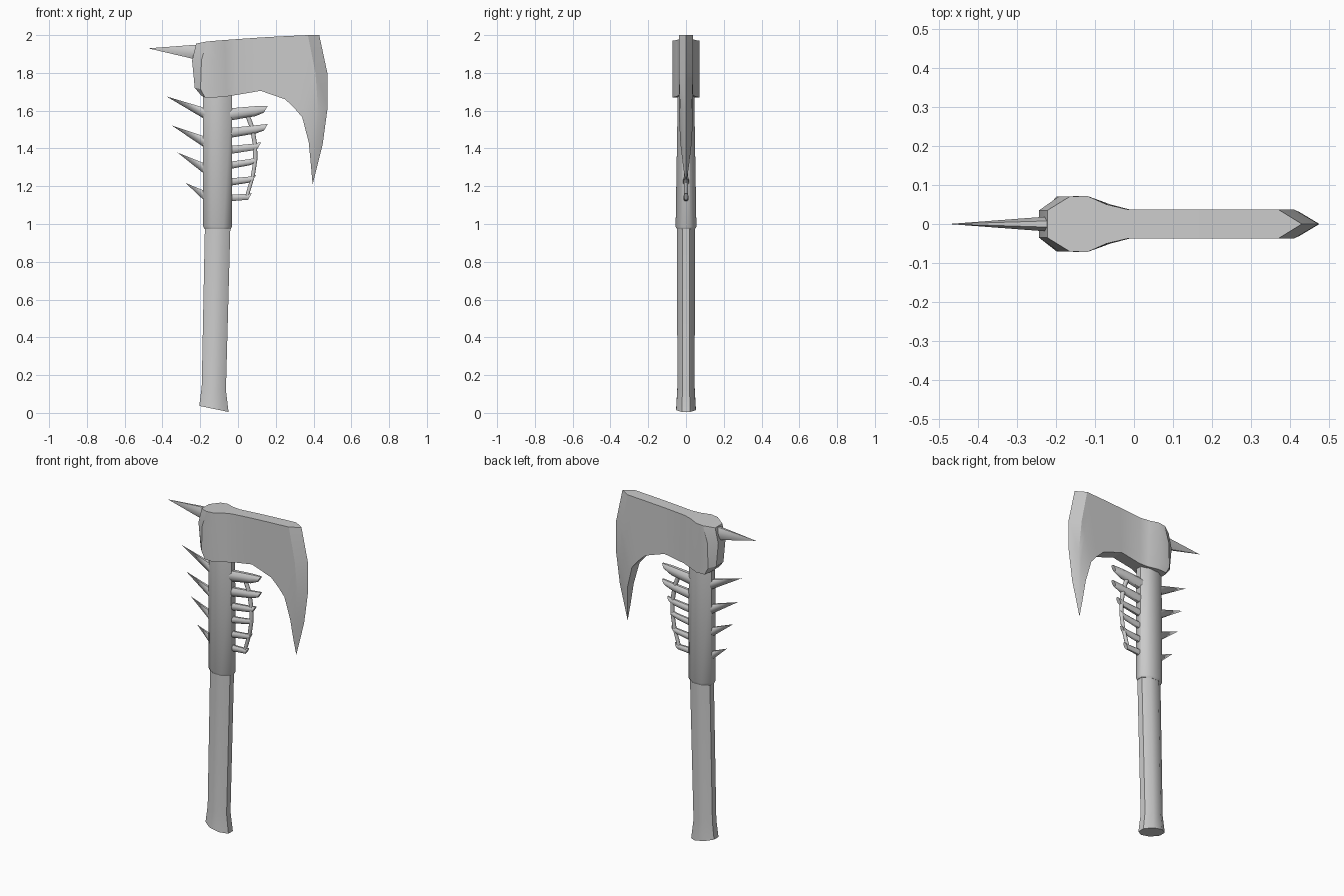
import bpy, bmesh, math

cube = bpy.data.objects.get("Cube")
if cube:
    bpy.data.objects.remove(cube, do_unlink=True)

steel = bpy.data.materials.new("plain_grey")
steel.use_nodes = True
GREY = (0.6, 0.6, 0.6, 1)
steel.diffuse_color = GREY
steel.node_tree.nodes["Principled BSDF"].inputs["Base Color"].default_value = GREY


def finish(bm, name, angle):
    bmesh.ops.remove_doubles(bm, verts=bm.verts, dist=0.0005)
    bmesh.ops.recalc_face_normals(bm, faces=bm.faces)
    mesh = bpy.data.meshes.new(name)
    bm.to_mesh(mesh)
    bm.free()
    mesh.materials.append(steel)
    obj = bpy.data.objects.new(name, mesh)
    bpy.context.collection.objects.link(obj)
    bpy.ops.object.select_all(action='DESELECT')
    obj.select_set(True)
    bpy.context.view_layer.objects.active = obj
    bpy.ops.object.shade_smooth_by_angle(angle=math.radians(angle))
    return obj


def loft(name, sections, sides=8, angle=50):
    """Oval rings; each section is two opposite profile points (x, z) and a half depth."""
    bm = bmesh.new()
    rings = []
    for (x0, z0), (x1, z1), depth in sections:
        ring = []
        for i in range(sides):
            a = (i + 0.5) * math.tau / sides
            k = 0.5 * math.cos(a) / math.cos(math.pi / sides)
            y = depth * math.sin(a) / math.cos(math.pi / sides)
            ring.append(bm.verts.new(((x0 + x1) / 2 + k * (x1 - x0), y,
                                      (z0 + z1) / 2 + k * (z1 - z0))))
        rings.append(ring)
    for a, b in zip(rings, rings[1:]):
        for i in range(sides):
            j = (i + 1) % sides
            bm.faces.new((a[i], a[j], b[j], b[i]))
    bm.faces.new(rings[0])
    if sections[-1][2] > 0:
        bm.faces.new(rings[-1])
    return finish(bm, name, angle)


# Handle with a flared, slanted pommel, and the sleeve above it
loft("handle", [((-.205, .037), (-.05, .005), .052),
                ((-.192, .14), (-.064, .12), .046),
                ((-.175, 1.0), (-.04, 1.0), .047)])
loft("sleeve", [((-.177, .973), (-.038, .973), .048),
                ((-.185, .99), (-.032, .985), .055),
                ((-.185, 1.72), (-.032, 1.72), .043)])

# Axe head: columns of (top point, bottom point, half depth, backward bulge)
columns = [((-.222, 1.955), (-.195, 1.68), .035, .03),
           ((-.165, 1.966), (-.175, 1.67), .07, .025),
           ((-.12, 1.97), (-.12, 1.67), .072, 0),
           ((-.07, 1.974), (-.06, 1.675), .05, 0),
           ((-.015, 1.978), (-.01, 1.683), .037, 0),
           ((.13, 1.988), (.12, 1.705), .037, 0),
           ((.26, 1.995), (.25, 1.66), .037, 0),
           ((.37, 2.0), (.3, 1.612), .037, 0),
           ((.41, 1.8), (.34, 1.565), .037, 0),
           ((.425, 1.6), (.375, 1.43), .03, 0),
           ((.413, 1.4), (.386, 1.31), .016, 0),
           ((.395, 1.21), (.395, 1.21), 0, 0)]
cutting_edge = [(.43, 2.0), (.473, 1.8), (.475, 1.62), (.448, 1.42), (.395, 1.21)]
FRACTIONS = (0, .33, .85, 1)

bm = bmesh.new()
partner = {}


def pair(x, z, w):
    front = bm.verts.new((x, -w, z))
    partner[front] = bm.verts.new((x, w, z)) if w else front
    return front


grid = []
for (xt, zt), (xb, zb), w, bulge in columns:
    grid.append([pair(xt + (xb - xt) * t - (bulge if 0 < t < 1 else 0),
                      zt + (zb - zt) * t, w) for t in FRACTIONS])
quads = []
for a, b in zip(grid, grid[1:]):
    quads += [(a[i], b[i], b[i + 1], a[i + 1]) for i in range(len(FRACTIONS) - 1)]
bevel = [col[0] for col in grid[-len(cutting_edge):]]
edge = [pair(x, z, 0) for x, z in cutting_edge]
for i in range(len(edge) - 1):
    quads.append((bevel[i], edge[i], edge[i + 1], bevel[i + 1]))
for q in quads:
    bm.faces.new(q)
# Close the rim between the two cheeks
rim = [e.verts[:] for e in bm.edges if len(e.link_faces) == 1]
for q in quads:
    bm.faces.new([partner[v] for v in reversed(q)])
for a, b in rim:
    corners = list(dict.fromkeys((a, b, partner[b], partner[a])))
    if len(corners) > 2:
        bm.faces.new(corners)
finish(bm, "axe_head", 25)

# Spike at the back of the head
loft("head_spike", [((-.21, 1.95), (-.21, 1.868), .02),
                    ((-.475, 1.93), (-.475, 1.93), 0)])

# Spikes along the back of the sleeve
for i, (x, z) in enumerate([(-.378, 1.675), (-.352, 1.522), (-.32, 1.378), (-.277, 1.217)]):
    root = z - .06 if i < 3 else z - .045
    loft(f"back_spike_{i + 1}", [((-.15, root - .008), (-.15, root - .075), .026),
                                 ((x, z), (x, z), 0)])

# Blunt prongs in front of the sleeve: root height, root radius, end x, end height
prongs = [(1.578, .033, .155, 1.608), (1.48, .027, .155, 1.512), (1.39, .022, .12, 1.415),
          (1.308, .02, .1, 1.337), (1.22, .02, .093, 1.242), (1.138, .019, .07, 1.145)]
for i, (z, r, x, ze) in enumerate(prongs):
    loft(f"prong_{i + 1}", [((-.06, z + r), (-.06, z - r), r * .8),
                            ((x * .6, z * .35 + ze * .65 + r * .8),
                             (x * .6, z * .35 + ze * .65 - r * .8), r * .65),
                            ((x + .003, ze + .018), (x - .018, ze - .018), .011)])

# Thin cord joining the prongs
cord = [(.05, 1.575), (.075, 1.51), (.09, 1.42), (.092, 1.34), (.078, 1.25), (.045, 1.14)]
loft("prong_cord", [((x - .011, z - .004), (x + .011, z + .004), .011) for x, z in cord])
